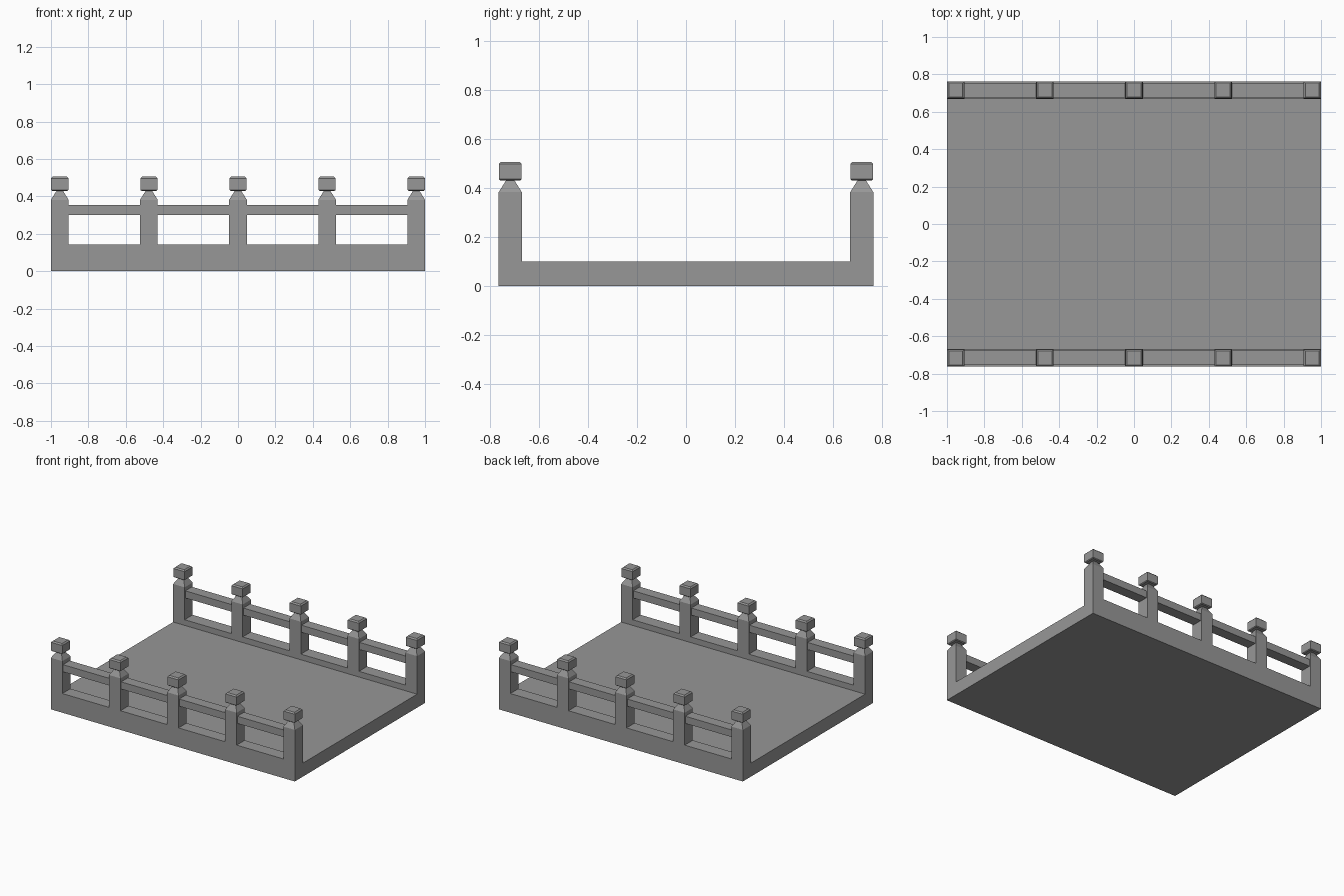
import bpy
import bmesh

cube = bpy.data.objects.get("Cube")
if cube:
    bpy.data.objects.remove(cube, do_unlink=True)

HALF_X, HALF_Y = 1.0, 0.763
POST = 0.094                      # post width and kerb depth
RAIL_Y = HALF_Y - POST / 2        # centre line of each balustrade
FLOOR, KERB = 0.10, 0.142

# Single stone colour
stone = bpy.data.materials.new("grey_stone")
stone.use_nodes = True
colour = (0.31, 0.31, 0.31, 1)
stone.diffuse_color = colour
stone.node_tree.nodes["Principled BSDF"].inputs["Base Color"].default_value = colour


def loft(name, location, rings):
    """Stack rectangular rings (half x, half y, z) into a closed solid."""
    bm = bmesh.new()
    loops = [[bm.verts.new((sx * hx, sy * hy, z))
              for sx, sy in ((-1, -1), (1, -1), (1, 1), (-1, 1))]
             for hx, hy, z in rings]
    bm.faces.new(reversed(loops[0]))
    bm.faces.new(loops[-1])
    for low, high in zip(loops, loops[1:]):
        for i in range(4):
            j = (i + 1) % 4
            bm.faces.new((low[i], low[j], high[j], high[i]))
    mesh = bpy.data.meshes.new(name)
    bm.to_mesh(mesh)
    bm.free()
    mesh.materials.append(stone)
    obj = bpy.data.objects.new(name, mesh)
    obj.location = location
    bpy.context.collection.objects.link(obj)
    return obj


def box(name, location, hx, hy, low, high):
    return loft(name, location, [(hx, hy, low), (hx, hy, high)])


# Deck slab between the kerbs
box("deck", (0, 0, 0), HALF_X, HALF_Y - POST, 0, FLOOR)

h = POST / 2
for side, sign in (("front", -1), ("back", 1)):
    y = sign * RAIL_Y
    box(side + "_kerb", (0, y, 0), HALF_X, h, 0, KERB)

    # Posts with a tapered neck and a chamfered cap
    xs = [(HALF_X - h) * k / 2 for k in range(-2, 3)]
    for n, x in enumerate(xs, 1):
        loft(f"{side}_post_{n}", (x, y, 0),
             [(h, h, KERB), (h, h, 0.382), (0.016, 0.016, 0.432)])
        c = h - 0.001
        loft(f"{side}_post_cap_{n}", (x, y, 0),
             [(c - 0.006, c - 0.006, 0.43), (c, c, 0.435),
              (c, c, 0.497), (c - 0.009, c - 0.009, 0.506)])

    # Handrail sections between neighbouring posts
    for n, (a, b) in enumerate(zip(xs, xs[1:]), 1):
        box(f"{side}_rail_{n}", ((a + b) / 2, y, 0),
            (b - a) / 2 - h, 0.039, 0.30, 0.353)
